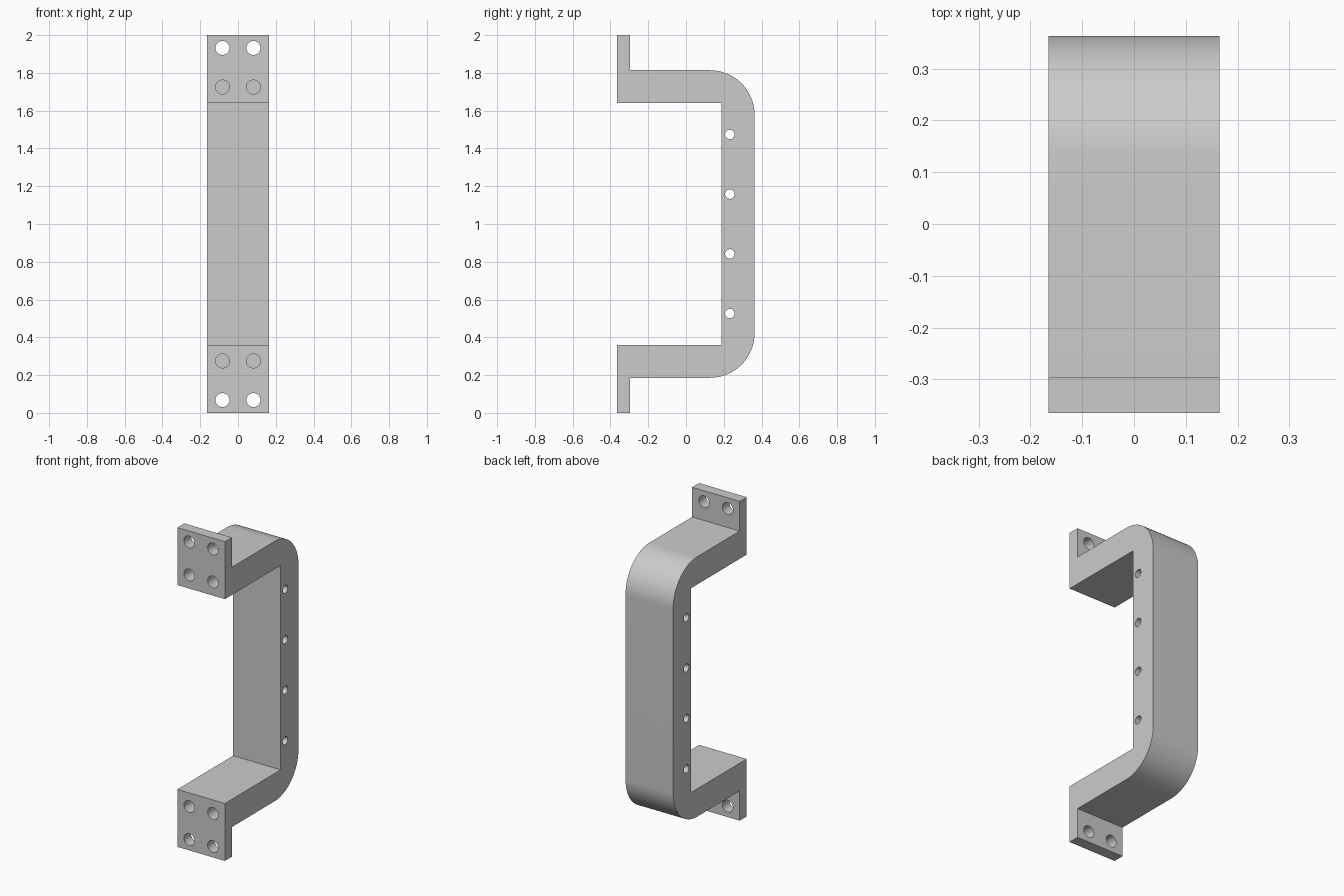
import bpy, bmesh
from math import sin, cos, pi
from mathutils import Matrix

if "Cube" in bpy.data.objects:
    bpy.data.objects.remove(bpy.data.objects["Cube"])

HALF_WIDTH = 0.165
FRONT, BACK = -0.365, 0.363
RADIUS = 0.236

grey = bpy.data.materials.new("plain grey")
grey.use_nodes = True
grey.diffuse_color = (0.6, 0.6, 0.6, 1)
grey.node_tree.nodes["Principled BSDF"].inputs["Base Color"].default_value = (0.6, 0.6, 0.6, 1)


def make_object(name, bm):
    bmesh.ops.recalc_face_normals(bm, faces=bm.faces)
    mesh = bpy.data.meshes.new(name)
    bm.to_mesh(mesh)
    bm.free()
    mesh.materials.append(grey)
    obj = bpy.data.objects.new(name, mesh)
    bpy.context.collection.objects.link(obj)
    return obj


# Handle: upper half of the side profile, mirrored about mid height
upper = [(0.187, 1.64), (FRONT, 1.64), (FRONT, 2), (-0.296, 2), (-0.296, 1.814)]
steps = 20
for i in range(steps + 1):
    a = pi / 2 * (1 - i / steps)
    upper.append((BACK - RADIUS + RADIUS * cos(a), 1.814 - RADIUS + RADIUS * sin(a)))
profile = upper + [(y, 2 - z) for y, z in reversed(upper)]

bm = bmesh.new()
face = bm.faces.new([bm.verts.new((-HALF_WIDTH, y, z)) for y, z in profile])
side = bmesh.ops.extrude_face_region(bm, geom=[face])["geom"]
moved = [v for v in side if isinstance(v, bmesh.types.BMVert)]
bmesh.ops.translate(bm, verts=moved, vec=(2 * HALF_WIDTH, 0, 0))
handle = make_object("handle", bm)

# Hole cutters: mounting holes run along y, grip holes along x
bm = bmesh.new()


def add_hole(radius, depth, centre, axis):
    turn = Matrix.Rotation(pi / 2, 4, axis)
    bmesh.ops.create_cone(bm, cap_ends=True, segments=32, radius1=radius, radius2=radius,
                          depth=depth, matrix=Matrix.Translation(centre) @ turn)


for sign in (-1, 1):
    for x in (-0.082, 0.082):
        for offset in (0.725, 0.932):
            add_hole(0.037, 0.4, (x, FRONT, 1 + sign * offset), 'X')
    for offset in (0.158, 0.474):
        add_hole(0.025, 0.5, (0, 0.232, 1 + sign * offset), 'Y')
cutter = make_object("hole_cutter", bm)
cutter.hide_render = True
cutter.hide_set(True)

cut = handle.modifiers.new("holes", 'BOOLEAN')
cut.operation = 'DIFFERENCE'
cut.solver = 'EXACT'
cut.object = cutter

# Bake the holes, then smooth the bends and bores
bpy.ops.object.select_all(action='DESELECT')
bpy.context.view_layer.objects.active = handle
handle.select_set(True)
bpy.ops.object.modifier_apply(modifier=cut.name)
bpy.data.objects.remove(cutter)
bpy.ops.object.shade_smooth_by_angle(angle=pi / 6)
